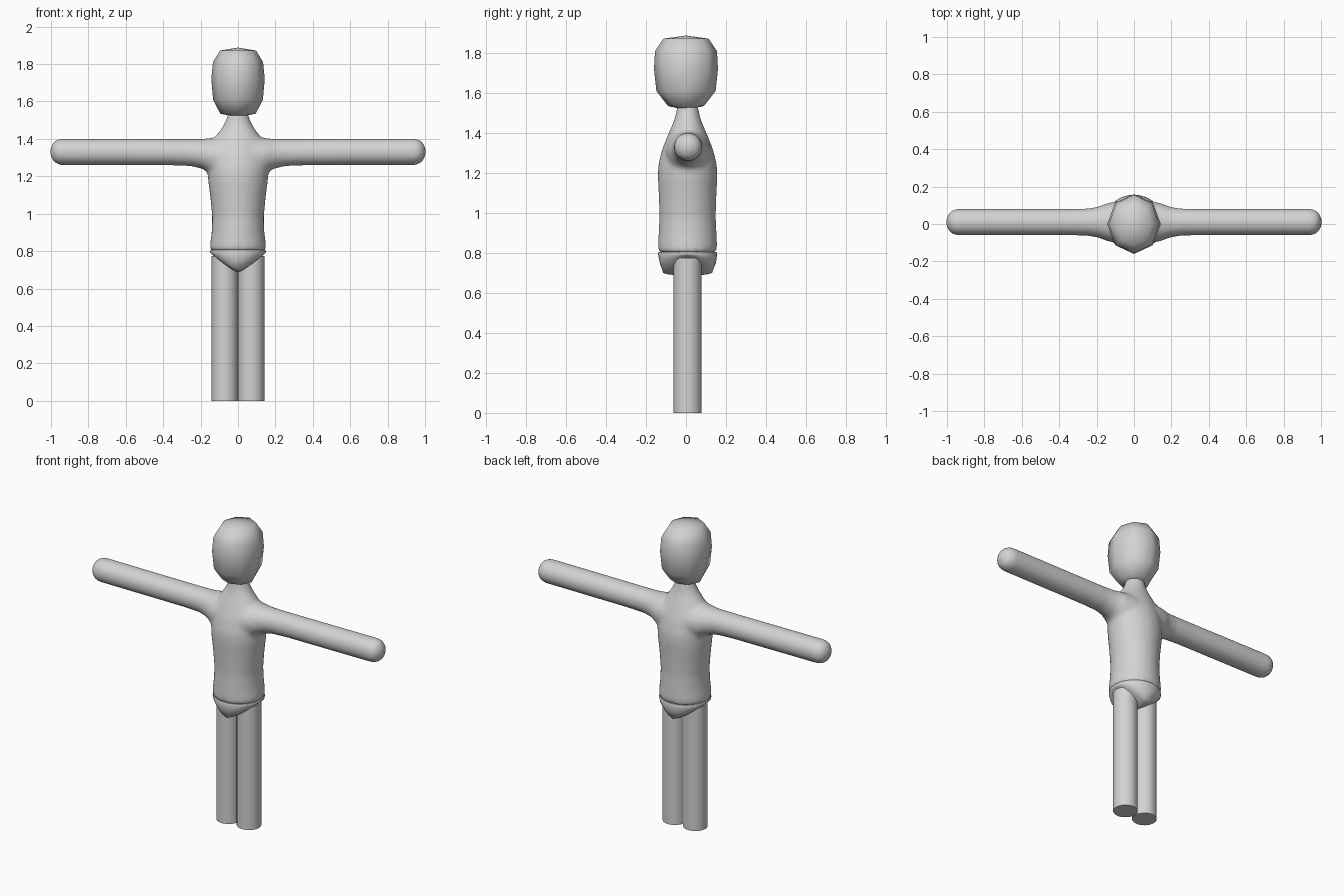
import bpy, bmesh, math

if "Cube" in bpy.data.objects:
    bpy.data.objects.remove(bpy.data.objects["Cube"])

grey = bpy.data.materials.new("plain grey")
grey.diffuse_color = (0.65, 0.65, 0.65, 1)
grey.use_nodes = True
grey.node_tree.nodes["Principled BSDF"].inputs["Base Color"].default_value = grey.diffuse_color


def loft(bm, rings):
    """Skin a list of rings; a one-point ring makes a pole, other ends are capped."""
    loops = [[bm.verts.new(p) for p in r] for r in rings]
    for a, b in zip(loops, loops[1:]):
        n = max(len(a), len(b))
        for i in range(n):
            j = (i + 1) % n
            if len(a) == 1:
                bm.faces.new((a[0], b[j], b[i]))
            elif len(b) == 1:
                bm.faces.new((a[i], a[j], b[0]))
            else:
                bm.faces.new((a[i], a[j], b[j], b[i]))
    for end in (loops[0], loops[-1]):
        if len(end) > 2:
            bm.faces.new(end)


def finish(bm, name, angle=50):
    bmesh.ops.recalc_face_normals(bm, faces=bm.faces[:])
    me = bpy.data.meshes.new(name)
    bm.to_mesh(me)
    bm.free()
    me.materials.append(grey)
    ob = bpy.data.objects.new(name, me)
    bpy.context.collection.objects.link(ob)
    bpy.ops.object.select_all(action='DESELECT')
    ob.select_set(True)
    bpy.context.view_layer.objects.active = ob
    bpy.ops.object.shade_smooth_by_angle(angle=math.radians(angle))
    return ob


def angles(n):
    return [2 * math.pi * i / n for i in range(n)]


def level(z, rx, ry, cy, n):
    return [(rx * math.cos(a), cy + ry * math.sin(a), z) for a in angles(n)]


# Head: eight-sided and smooth shaded
bm = bmesh.new()
head = [(1.535, .095, .09), (1.61, .133, .148), (1.72, .143, .16),
        (1.81, .134, .155), (1.872, .097, .113)]
loft(bm, [[(0, 0, 1.515)]] + [level(z, rx, ry, 0, 8) for z, rx, ry in head]
     + [[(0, 0, 1.888)]])
finish(bm, "head", 80)

# Shirt: torso and both arms, blended together
bm = bmesh.new()
torso = [(.803, .15, .146), (.83, .15, .148), (.90, .141, .145), (.98, .138, .141),
         (1.08, .147, .144), (1.18, .16, .149), (1.24, .162, .147), (1.32, .155, .127),
         (1.38, .142, .103), (1.42, .115, .086), (1.46, .085, .069), (1.50, .064, .058),
         (1.54, .053, .054)]
loft(bm, [level(z, rx, ry, .008, 48) for z, rx, ry in torso])

# x, half depth, underside height, top height
arm = [(.08, .115, 1.19, 1.41), (.15, .10, 1.215, 1.405), (.19, .083, 1.24, 1.40),
       (.25, .073, 1.254, 1.40), (.35, .071, 1.258, 1.40), (.95, .071, 1.26, 1.402),
       (.975, .062, 1.269, 1.393), (.992, .045, 1.286, 1.376), (1.003, .02, 1.311, 1.351)]


def arm_ring(x, ry, low, high):
    return [(x, .01 + ry * math.cos(a), (low + high) / 2 + (high - low) / 2 * math.sin(a))
            for a in angles(32)]


loft(bm, [arm_ring(-x, *r) for x, *r in reversed(arm)] + [arm_ring(x, *r) for x, *r in arm])
shirt = finish(bm, "torso_and_arms")
blend = shirt.modifiers.new("blend", 'REMESH')
blend.mode = 'VOXEL'
blend.voxel_size = 0.013
blend.use_smooth_shade = True
soften = shirt.modifiers.new("soften", 'SMOOTH')
soften.factor = 0.5
soften.iterations = 8

# Pelvis: rim above a saddle-shaped underside that arches over each leg
bm = bmesh.new()


def saddle(scale):
    pts = []
    for a in angles(32):
        x, y = .143 * scale * math.cos(a), .008 + .122 * scale * math.sin(a)
        pts.append((x, y, .688 + .088 * (abs(x) / .143) ** 1.25 + .012 * scale ** 4))
    return pts


hips = [(x * 1.03, y * 1.15, z + .05 * (1 - abs(x) / .15)) for x, y, z in saddle(1)]
loft(bm, [level(.806, .147, .144, .008, 32), level(.796, .15, .148, .008, 32),
          hips, saddle(1), saddle(.8), saddle(.5), saddle(.25), [(0, .008, .688)]])
finish(bm, "pelvis", 60)

# Legs: straight round tubes
for side, name in ((-1, "right_leg"), (1, "left_leg")):
    bm = bmesh.new()
    loft(bm, [[(side * .071 + .07 * math.cos(a), .008 + .07 * math.sin(a), z)
               for a in angles(32)] for z in (0, .775)])
    finish(bm, name)
